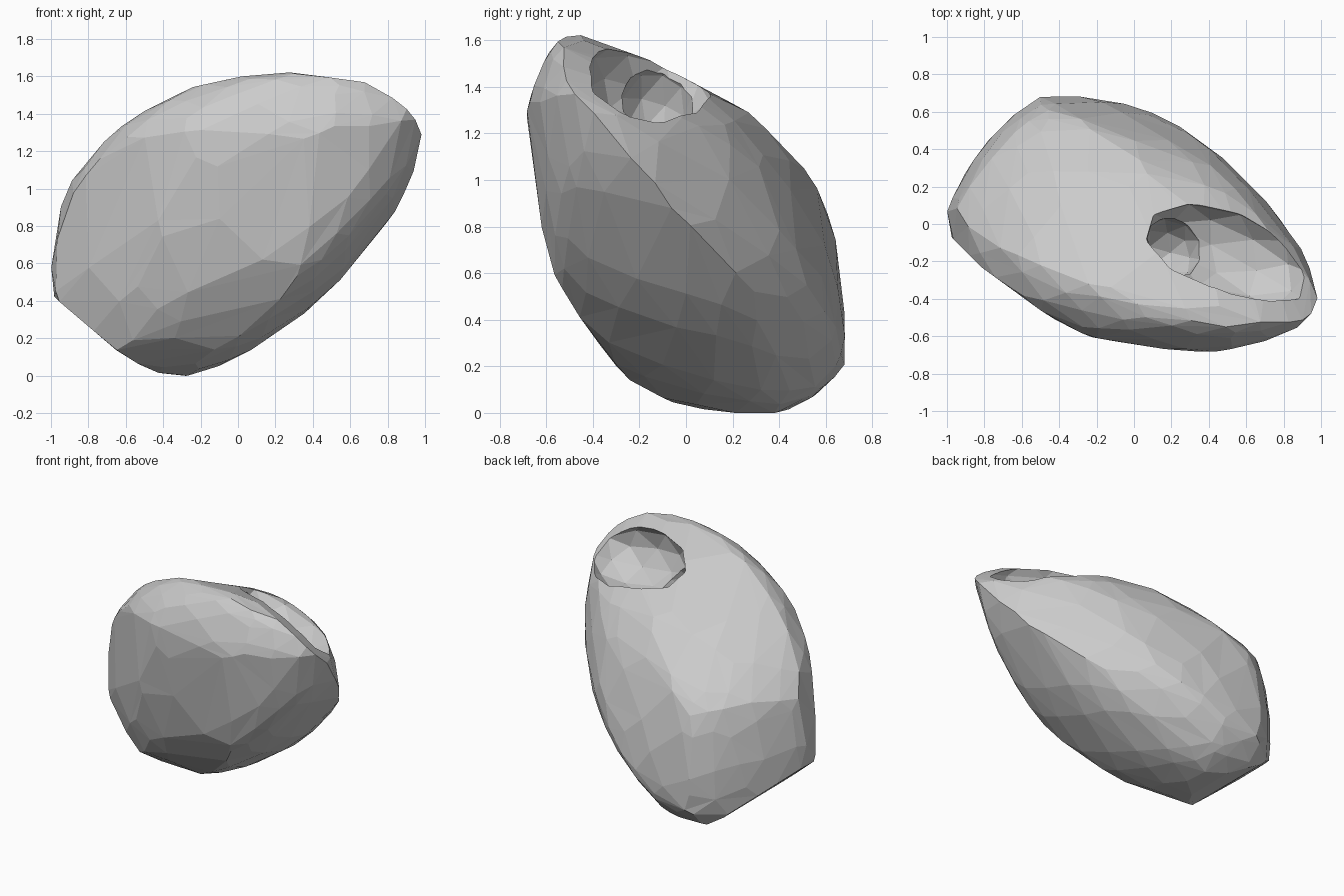
import bpy, bmesh, math
from mathutils import Vector, Matrix

if "Cube" in bpy.data.objects:
    bpy.data.objects.remove(bpy.data.objects["Cube"])

C = Vector((0, 0, 0.81))
# leaning egg (quadratic form) that the three outlines refine
M = Matrix(((1.0, -0.30, 0.30), (-0.30, 0.46, -0.33), (0.30, -0.33, 0.656)))

# outlines: front (x,z), side (y,z), top (x,y)
FRONT = [(-1, .6), (-.98, .75), (-.92, 1), (-.76, 1.21), (-.52, 1.4), (-.29, 1.52), (-.06, 1.585),
         (.25, 1.62), (.75, 1.55), (.93, 1.42), (1, 1.35), (.98, 1.2), (.87, .94), (.64, .63),
         (.37, .35), (.14, .19), (-.07, .07), (-.27, 0), (-.42, .015), (-.54, .07), (-.98, .42)]
SIDE = [(-.68, 1.3), (-.64, 1.43), (-.585, 1.55), (-.53, 1.61), (-.47, 1.62), (-.28, 1.54), (0, 1.41),
        (.26, 1.29), (.47, 1.1), (.6, .91), (.65, .71), (.68, .42), (.68, .21), (.56, .08),
        (.41, .01), (.22, 0), (0, .04), (-.11, .07), (-.28, .2), (-.44, .39), (-.57, .61)]
TOP = [(-1, .04), (-.94, .19), (-.81, .4), (-.63, .59), (-.49, .68), (-.35, .68), (-.06, .645),
       (.21, .545), (.48, .34), (.62, .2), (.78, .02), (.89, -.13), (1, -.38), (1, -.45), (.96, -.53),
       (.76, -.61), (.42, -.68), (0, -.645), (-.27, -.59), (-.55, -.42), (-.75, -.28), (-.98, -.07)]
VIEWS = [(FRONT, 0, 2, 1), (SIDE, 1, 2, 0), (TOP, 0, 1, 2)]

# swellings and flats between the outlines: direction, amount
BUMPS = [((-.42, -.64, -.63), .13), ((.42, .64, .63), -.06), ((-.24, .37, .9), .05),
         ((-.68, -.64, .34), .06), ((-.76, -.12, -.63), .04), ((.7, -.62, -.35), -.09),
         ((-.5, -.1, -.86), .04), ((-.55, .5, .6), -.03)]


def egg(n):
    return math.sqrt(n.dot(M @ n))


def reach(n):
    """How far the body extends along n, blended from the outlines."""
    total = weight = 0
    for pts, a, b, k in VIEWS:
        flat = n.copy()
        flat[k] = 0
        if flat.length < 0.05:
            continue
        h = max((p[0] - C[a]) * n[a] + (p[1] - C[b]) * n[b] for p in pts)
        w = 1 / (n[k] ** 2 + 0.004)
        total += w * h / egg(flat)
        weight += w
    bump = sum(a * math.exp(-(1 - n.dot(Vector(d).normalized())) / 0.12) for d, a in BUMPS)
    return egg(n) * total / weight + bump * min(1, min(abs(c) for c in n) / 0.2)


def apply_mods(obj):
    bpy.context.view_layer.update()
    me = bpy.data.meshes.new_from_object(obj.evaluated_get(bpy.context.evaluated_depsgraph_get()))
    obj.modifiers.clear()
    obj.data = me


# body: block trimmed by planes all round
dirs = bmesh.new()
bmesh.ops.create_icosphere(dirs, subdivisions=4, radius=1)
bm = bmesh.new()
bmesh.ops.create_cube(bm, size=4)
for v in dirs.verts:
    n = v.co.normalized()
    cut = bmesh.ops.bisect_plane(bm, geom=bm.verts[:] + bm.edges[:] + bm.faces[:], dist=1e-6,
                                 plane_co=n * reach(n), plane_no=n, clear_outer=True)
    edges = [e for e in cut['geom_cut'] if isinstance(e, bmesh.types.BMEdge)]
    if edges:
        bmesh.ops.contextual_create(bm, geom=edges)
dirs.free()
# rebuild as one clean triangulated shell
hull = bmesh.new()
for v in bm.verts:
    hull.verts.new(v.co + C)
bm.free()
bmesh.ops.remove_doubles(hull, verts=hull.verts[:], dist=0.02)
bmesh.ops.convex_hull(hull, input=hull.verts[:])
bmesh.ops.delete(hull, geom=[v for v in hull.verts if not v.link_faces], context='VERTS')
bmesh.ops.triangulate(hull, faces=hull.faces[:])
mesh = bpy.data.meshes.new("hollow_stone")
count = len(hull.faces)
hull.to_mesh(mesh)
hull.free()
body = bpy.data.objects.new("hollow_stone", mesh)
bpy.context.collection.objects.link(body)
dec = body.modifiers.new("facets", 'DECIMATE')
dec.ratio = min(1, 400 / count)
apply_mods(body)


# hollow in the top and its deep pit
def carve(name, loc, radii, rot):
    bpy.ops.mesh.primitive_ico_sphere_add(subdivisions=2, radius=1, location=loc, rotation=rot)
    tool = bpy.context.object
    tool.name, tool.scale, tool.hide_render = name, radii, True
    mod = body.modifiers.new(name, 'BOOLEAN')
    mod.operation, mod.object, mod.solver = 'DIFFERENCE', tool, 'EXACT'
    apply_mods(body)
    bpy.data.objects.remove(tool)


carve("trough", (0.50, -0.17, 1.40), (0.47, 0.26, 0.22), (-0.5, 0.12, -0.36))
carve("pit", (0.18, -0.14, 1.28), (0.19, 0.17, 0.25), (-0.3, 0.3, 0))
